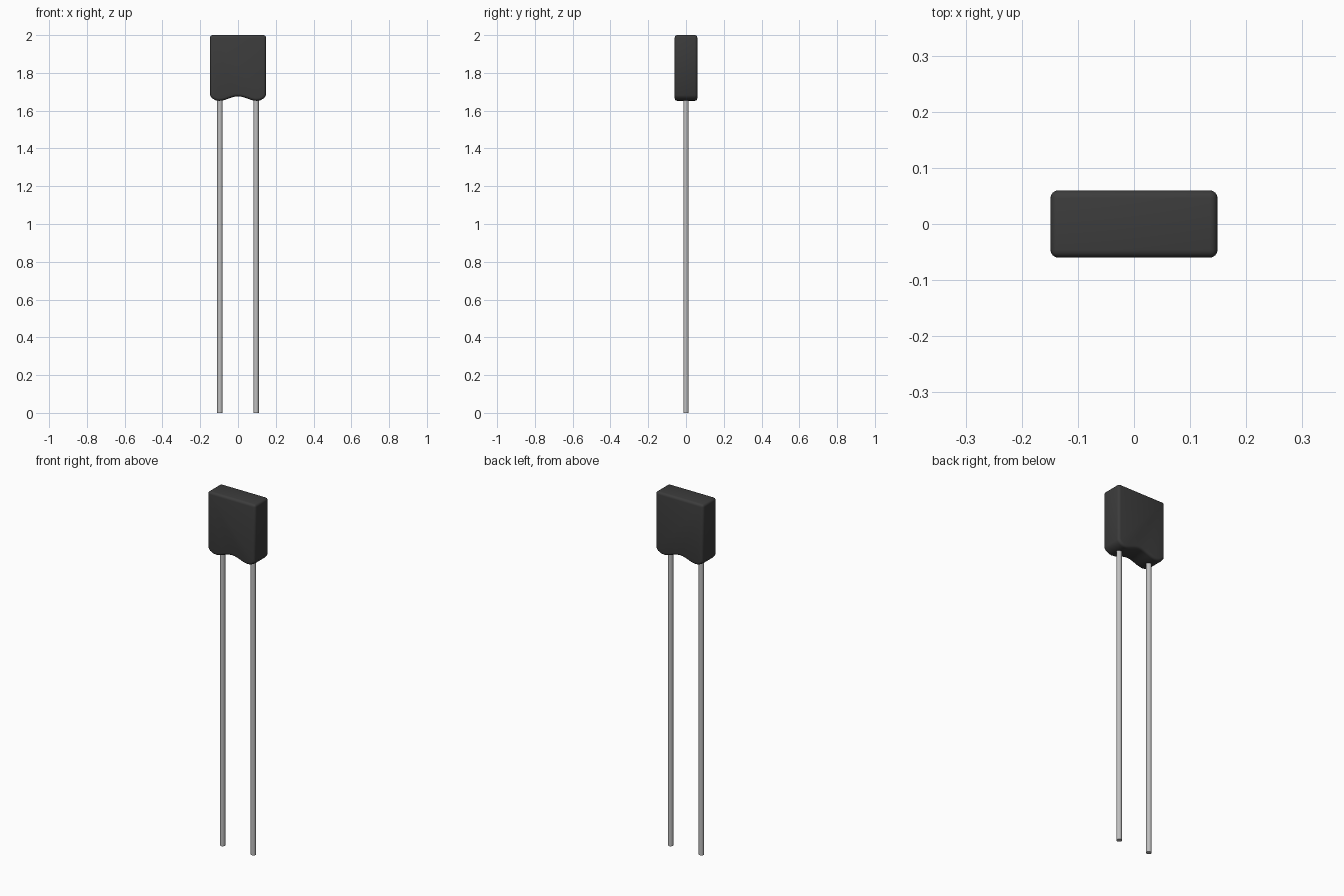
import bpy, bmesh
from math import cos, pi, radians

cube = bpy.data.objects.get("Cube")
if cube:
    bpy.data.objects.remove(cube, do_unlink=True)


def material(name, value, metallic=0.0):
    mat = bpy.data.materials.new(name)
    mat.use_nodes = True
    color = (value, value, value, 1)
    mat.diffuse_color = color
    bsdf = mat.node_tree.nodes["Principled BSDF"]
    bsdf.inputs["Base Color"].default_value = color
    bsdf.inputs["Roughness"].default_value = 0.5
    return mat


def smooth(obj, angle):
    bpy.ops.object.select_all(action='DESELECT')
    obj.select_set(True)
    bpy.context.view_layer.objects.active = obj
    bpy.ops.object.shade_smooth_by_angle(angle=radians(angle))


charcoal = material("charcoal plastic", 0.045)
tin = material("tinned metal", 0.52)

HALF_W, HALF_D, TOP = 0.149, 0.06, 2.0
LEAD_X, LEAD_R = 0.096, 0.014

# Body outline: flat top, wavy underside with a rounded foot over each lead
foot = [(0.118, 1.655), (0.137, 1.665), (HALF_W, 1.682)]
wave = [(0.1 * i / 6, 1.664 + 0.012 * cos(pi * i / 6)) for i in range(-6, 7)]
outline = [(-x, z) for x, z in reversed(foot)] + wave + foot
outline += [(HALF_W, TOP), (-HALF_W, TOP)]

bm = bmesh.new()
face = bm.faces.new([bm.verts.new((x, -HALF_D, z)) for x, z in outline])
extruded = bmesh.ops.extrude_face_region(bm, geom=[face], use_keep_orig=True)
moved = [v for v in extruded["geom"] if isinstance(v, bmesh.types.BMVert)]
bmesh.ops.translate(bm, verts=moved, vec=(0, 2 * HALF_D, 0))
bmesh.ops.recalc_face_normals(bm, faces=bm.faces)

# Round the rim edges and the top corners
sharp = [e for e in bm.edges if e.calc_face_angle(0) > radians(45)]
bmesh.ops.bevel(bm, geom=sharp, offset=0.014, segments=4, profile=0.5,
                affect='EDGES', clamp_overlap=False)
mesh = bpy.data.meshes.new("body")
bm.to_mesh(mesh)
bm.free()
body = bpy.data.objects.new("body", mesh)
bpy.context.collection.objects.link(body)
mesh.materials.append(charcoal)
smooth(body, 40)

# Two straight round leads, ending inside the body
for side, name in ((-1, "right_lead"), (1, "left_lead")):
    length = 1.7
    bpy.ops.mesh.primitive_cylinder_add(vertices=20, radius=LEAD_R, depth=length,
                                        location=(side * LEAD_X, 0, length / 2))
    lead = bpy.context.object
    lead.name = name
    lead.data.materials.append(tin)
    smooth(lead, 40)
